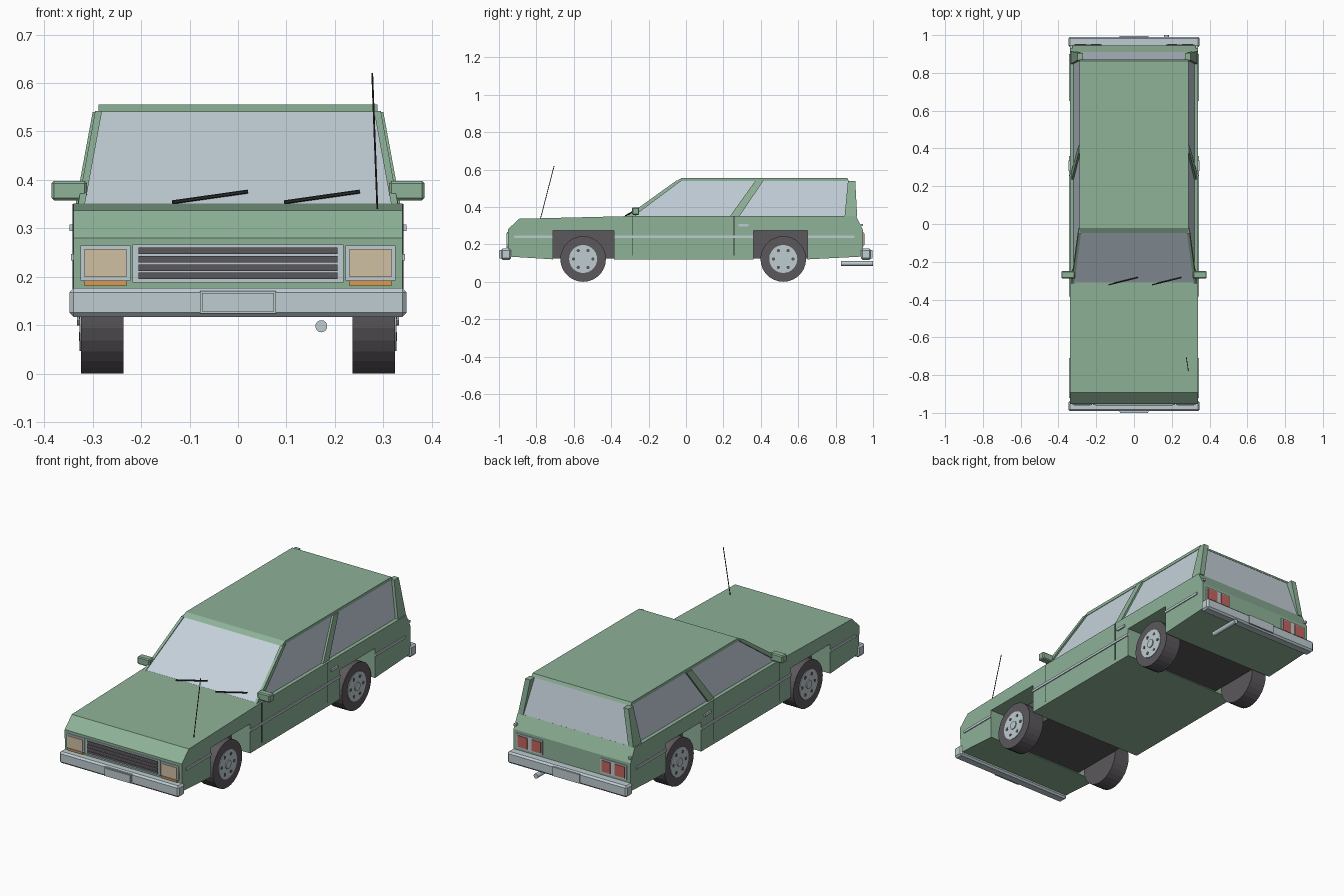
import bpy, bmesh, math
from mathutils import Matrix, Vector

if "Cube" in bpy.data.objects:
    bpy.data.objects.remove(bpy.data.objects["Cube"])


def material(name, r, g, b):
    m = bpy.data.materials.new(name)
    lin = [((c / 255 + 0.055) / 1.055) ** 2.4 for c in (r, g, b)]
    m.diffuse_color = (*lin, 1)
    m.use_nodes = True
    m.node_tree.nodes["Principled BSDF"].inputs["Base Color"].default_value = m.diffuse_color
    return m


GREEN = material("body_green", 142, 178, 152)
GLASS = material("pale_glass", 196, 208, 217)
CHROME = material("light_metal", 190, 204, 209)
DARK = material("dark_grey", 92, 88, 92)
BLACK = material("black_rubber", 48, 48, 52)
LENS = material("lamp_beige", 208, 192, 162)
ORANGE = material("indicator_orange", 214, 155, 85)
RED = material("tail_red", 196, 100, 94)


def finish(name, bm, mat):
    bmesh.ops.recalc_face_normals(bm, faces=bm.faces[:])
    me = bpy.data.meshes.new(name)
    bm.to_mesh(me)
    bm.free()
    me.materials.append(mat)
    ob = bpy.data.objects.new(name, me)
    bpy.context.collection.objects.link(ob)
    return ob


def box(name, mat, x, y, z, bevel=0):
    """Box given by (min, max) on each axis."""
    bm = bmesh.new()
    bmesh.ops.create_cube(bm, size=1)
    for v in bm.verts:
        v.co = [sum(r) / 2 + c * (r[1] - r[0]) for c, r in zip(v.co, (x, y, z))]
    if bevel:
        bmesh.ops.bevel(bm, geom=bm.edges[:], offset=bevel, segments=1, affect='EDGES')
    return finish(name, bm, mat)


def loft(name, mat, a, b):
    """Solid between two matching outlines."""
    bm = bmesh.new()
    va, vb = [bm.verts.new(p) for p in a], [bm.verts.new(p) for p in b]
    bm.faces.new(va)
    bm.faces.new(vb[::-1])
    n = len(a)
    for i in range(n):
        bm.faces.new((va[i], vb[i], vb[(i + 1) % n], va[(i + 1) % n]))
    return finish(name, bm, mat)


def prism(name, mat, yz, half):
    return loft(name, mat, [(-half, *p) for p in yz], [(half, *p) for p in yz])


def rod(name, mat, p, q, radius, sides=8):
    p, q = Vector(p), Vector(q)
    d = q - p
    bm = bmesh.new()
    bmesh.ops.create_cone(bm, cap_ends=True, segments=sides, radius1=radius, radius2=radius,
                          depth=d.length,
                          matrix=Matrix.Translation((p + q) / 2) @ d.to_track_quat('Z', 'Y').to_matrix().to_4x4())
    return finish(name, bm, mat)


def sx(s, a, b):
    """Range a..b mirrored to side s."""
    return (a, b) if s > 0 else (-b, -a)


# Body shell with square wheel openings
WELLS = ((-0.71, -0.385), (0.36, 0.65))
profile = [(-0.95, 0.135), (-0.952, 0.28), (-0.893, 0.337), (-0.31, 0.351),
           (0.91, 0.351), (0.945, 0.28), (0.945, 0.135)]
for a, b in reversed(WELLS):
    profile += [(b, 0.12), (b, 0.275), (a, 0.275), (a, 0.12)]
prism("body", GREEN, profile, 0.34)
for a, b in WELLS:
    box("wheel_well_core", DARK, (-0.232, 0.232), (a, b), (0.125, 0.276))

# Cabin glass, with the roof on top
def ring(x, y0, y1, z):
    return [(-x, y0, z), (x, y0, z), (x, y1, z), (-x, y1, z)]

loft("cabin_glass", GLASS, ring(0.32, -0.31, 0.91, 0.35), ring(0.285, -0.04, 0.868, 0.542))
prism("roof", GREEN, [(-0.048, 0.54), (-0.022, 0.556), (0.862, 0.556), (0.87, 0.54)], 0.288)


def pillar(name, s, yz, inset, out):
    """Strip following the lean of the side glass."""
    base = lambda z: 0.32 - (z - 0.35) / 0.19 * 0.035
    loft(name, GREEN, [(s * (base(z) - inset), y, z) for y, z in yz],
         [(s * (base(z) + out), y, z) for y, z in yz])


for s in (-1, 1):
    pillar("front_pillar", s, [(-0.318, 0.35), (-0.28, 0.35), (-0.022, 0.542), (-0.05, 0.542)], 0.004, 0.01)
    pillar("middle_pillar", s, [(0.235, 0.35), (0.285, 0.35), (0.415, 0.542), (0.372, 0.542)], 0.004, 0.01)
    pillar("rear_pillar", s, [(0.848, 0.35), (0.915, 0.35), (0.905, 0.54), (0.866, 0.54)], 0.014, 0.015)

    # Side trim, door seams and handles
    box("side_trim", CHROME, sx(s, 0.338, 0.345), (-0.92, -0.71), (0.234, 0.247))
    box("side_trim", CHROME, sx(s, 0.338, 0.345), (-0.385, 0.36), (0.234, 0.247))
    box("side_trim", CHROME, sx(s, 0.338, 0.345), (0.65, 0.90), (0.234, 0.247))
    for y in (-0.288, 0.257):
        box("door_seam", BLACK, sx(s, 0.338, 0.3412), (y - 0.002, y + 0.002), (0.14, 0.35))
    box("door_handle", CHROME, sx(s, 0.338, 0.348), (0.28, 0.335), (0.295, 0.308))
    box("rear_corner_trim", CHROME, sx(s, 0.325, 0.338), (0.89, 0.947), (0.298, 0.31))

    # Door mirrors
    box("mirror", GREEN, sx(s, 0.312, 0.385), (-0.288, -0.25), (0.358, 0.398), 0.005)
    rod("mirror_arm", GREEN, (s * 0.325, -0.27, 0.345), (s * 0.322, -0.27, 0.37), 0.006)

    # Headlamps and indicators
    box("headlamp_frame", CHROME, sx(s, 0.222, 0.325), (-0.957, -0.945), (0.192, 0.265))
    box("headlamp_lens", LENS, sx(s, 0.23, 0.317), (-0.961, -0.955), (0.2, 0.257))
    box("indicator", ORANGE, sx(s, 0.23, 0.317), (-0.961, -0.945), (0.181, 0.192))

    # Tail lamps
    box("tail_lamp_frame", CHROME, sx(s, 0.17, 0.32), (0.94, 0.95), (0.19, 0.265))
    box("tail_lamp_inner", RED, sx(s, 0.178, 0.228), (0.945, 0.954), (0.198, 0.257))
    box("tail_lamp_outer", RED, sx(s, 0.254, 0.312), (0.945, 0.954), (0.198, 0.257))

    # Wheels with metal discs and bolt holes
    for y in (-0.55, 0.52):
        rod("tire", DARK, (s * 0.236, y, 0.122), (s * 0.324, y, 0.122), 0.122, 28)
        rod("wheel_disc", CHROME, (s * 0.3, y, 0.122), (s * 0.327, y, 0.122), 0.075, 24)
        rod("wheel_cap", CHROME, (s * 0.32, y, 0.122), (s * 0.332, y, 0.122), 0.022, 12)
        for i in range(6):
            a = i * math.pi / 3
            c = (y + 0.052 * math.cos(a), 0.122 + 0.052 * math.sin(a))
            rod("wheel_hole", DARK, (s * 0.32, *c), (s * 0.3285, *c), 0.009, 8)

# Grille
box("grille_frame", CHROME, (-0.218, 0.218), (-0.957, -0.945), (0.188, 0.267))
for i in range(4):
    z = 0.195 + i * 0.0172
    box("grille_slot", DARK, (-0.205, 0.205), (-0.961, -0.955), (z, z + 0.0135))

# Bumpers and blank plates
for s in (-1, 1):
    box("bumper", CHROME, (-0.348, 0.348), sx(s, 0.935, 0.99), (0.117, 0.177), 0.009)
    box("plate", CHROME, (-0.078, 0.078), sx(s, 0.985, 0.996), (0.124, 0.171))

# Exhaust, antenna and wipers
rod("exhaust", CHROME, (0.172, 0.83, 0.098), (0.172, 1.0, 0.098), 0.0125, 14)
rod("antenna", BLACK, (0.288, -0.78, 0.33), (0.277, -0.705, 0.62), 0.002, 6)
for x in (-0.135, 0.096):
    rod("wiper", BLACK, (x, -0.322, 0.354), (x + 0.155, -0.283, 0.376), 0.004, 6)

# Front edge of the model rests on the first plate
box("plate_face", CHROME, (-0.074, 0.074), (-1.0, -0.995), (0.128, 0.167))
